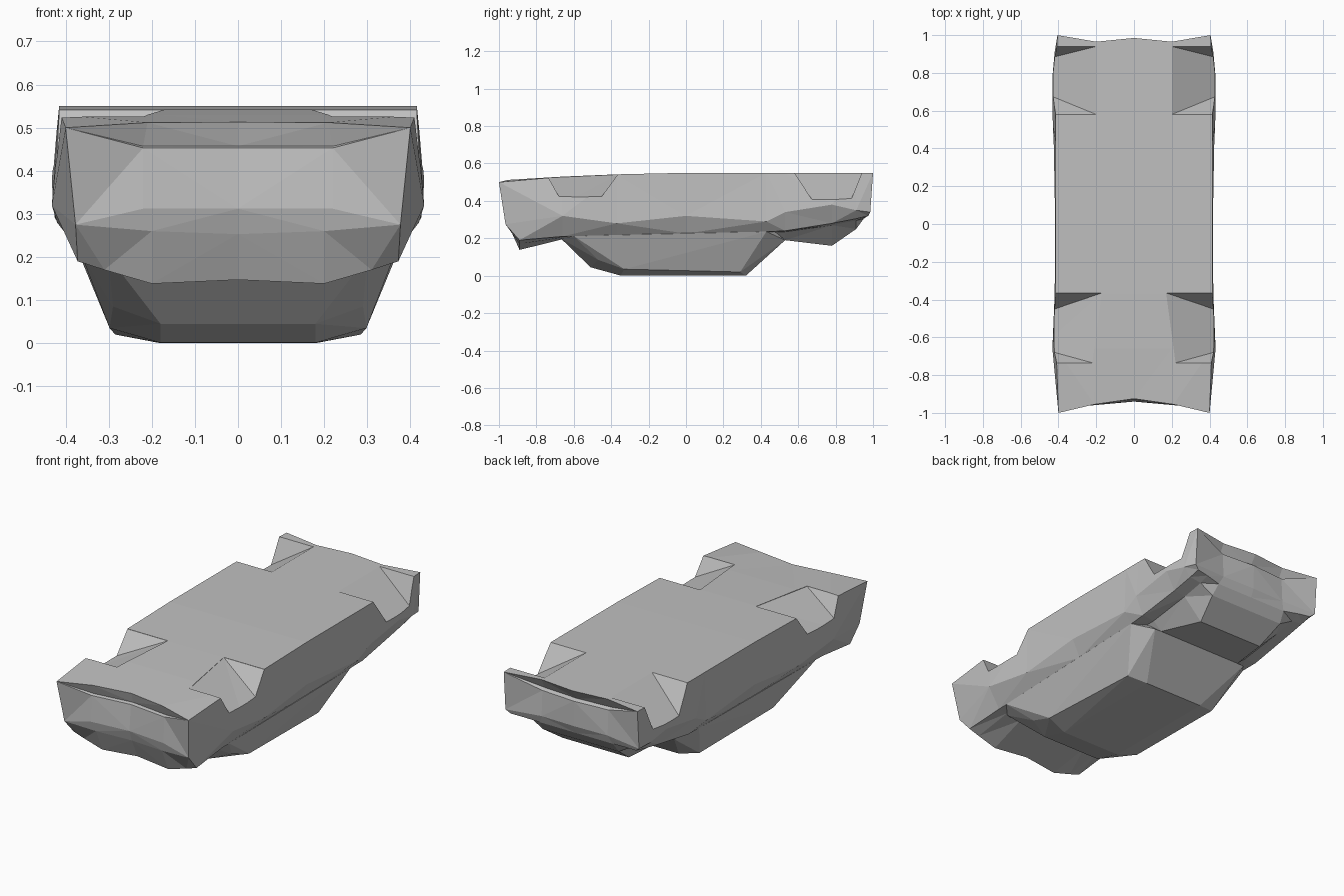
import bpy, bmesh
from mathutils import Vector

cube = bpy.data.objects.get("Cube")
if cube:
    bpy.data.objects.remove(cube, do_unlink=True)

grey = bpy.data.materials.new("body_grey")
grey.use_nodes = True
colour = (0.53, 0.53, 0.53, 1)
grey.diffuse_color = colour
grey.node_tree.nodes["Principled BSDF"].inputs["Base Color"].default_value = colour


def make_object(name, bm):
    bmesh.ops.recalc_face_normals(bm, faces=bm.faces)
    mesh = bpy.data.meshes.new(name)
    bm.to_mesh(mesh)
    bm.free()
    mesh.materials.append(grey)
    obj = bpy.data.objects.new(name, mesh)
    bpy.context.collection.objects.link(obj)
    return obj


def make_hull(name, points, mirrored=True):
    bm = bmesh.new()
    for x, y, z in points:
        for side in (1, -1) if mirrored else (1,):
            bm.verts.new((x * side, y, z))
    result = bmesh.ops.convex_hull(bm, input=bm.verts)
    loose = set(result["geom_interior"] + result["geom_unused"])
    bmesh.ops.delete(bm, geom=[v for v in loose if isinstance(v, bmesh.types.BMVert)], context="VERTS")
    return make_object(name, bm)


def apply_modifier(obj, kind, **settings):
    mod = obj.modifiers.new(kind.lower(), kind)
    for key, value in settings.items():
        setattr(mod, key, value)
    bpy.context.view_layer.objects.active = obj
    bpy.ops.object.modifier_apply(modifier=mod.name)


# Half cross-sections run from the deck centre, through the gutter, around the side, to the floor centre
def section(y, deck, inner, gutter, shoulder_x, shoulder, side_x, side, floor_x, floor):
    return [(0, y, deck), (inner, y, deck), (.31, y, gutter), (shoulder_x, y, shoulder),
            (side_x, y, side), (floor_x, y, floor), (.2, y, floor), (0, y, floor)]


front = [(0, -.87, .147), (.2, -.89, .138), (.31, -.89, .17), (.372, -.89, .19), (.377, -.965, .275),
         (.4, -1, .5), (.21, -.955, .512), (0, -.925, .513)]
rear = [(0, .95, .305), (.22, .95, .305), (.31, .965, .315), (.38, .975, .32), (.405, .985, .34),
        (.405, 1, .55), (.2, .965, .55), (0, .985, .55)]
middle = [section(*row) for row in (
    (-.66, .195, .22, .205, .365, .21, .432, .32, .412, .53),
    (-.37, .22, .22, .22, .366, .215, .42, .28, .415, .542),
    (0, .23, .22, .23, .371, .225, .417, .32, .415, .55),
    (.43, .235, .22, .235, .38, .235, .425, .29, .415, .55),
    (.53, .19, .26, .235, .385, .24, .43, .34, .415, .55),
    (.78, .16, .2, .27, .38, .28, .432, .38, .412, .55),
    (.91, .25, .23, .295, .38, .305, .42, .35, .41, .55))]

# Main body shell
bm = bmesh.new()
rings = [[bm.verts.new(p) for p in ring] for ring in [front] + middle + [rear]]
for a, b in zip(rings, rings[1:]):
    for i in range(len(a) - 1):
        bm.faces.new((a[i], a[i + 1], b[i + 1], b[i]))


# Bumper faces: folded lower rows, then a small ledge under an overhanging lip
def close_end(ring, lower_rows, ledge_rows):
    c0, c1, gutter, shoulder, side, corner, t1, t0 = ring
    rows = [[bm.verts.new((x, y, z)) for x, y, z in row] + [end]
            for group, end in ((lower_rows, side), (ledge_rows, corner)) for row in group]
    rows.append([t0, t1, corner])
    first = rows[0]
    bm.faces.new((c0, c1, first[1], first[0]))
    bm.faces.new((c1, gutter, shoulder, side, first[1]))
    for low, high in zip(rows, rows[1:]):
        bm.faces.new((low[0], low[1], high[1], high[0]))
        bm.faces.new(dict.fromkeys((low[1], low[2], high[2], high[1])))


close_end(rings[0],
          [((0, -.92, .253), (.2, -.945, .26)), ((0, -.94, .312), (.22, -.96, .312))],
          [((0, -.928, .453), (.22, -.953, .453)), ((0, -.908, .457), (.22, -.935, .457))])
close_end(rings[-1],
          [((0, .97, .35), (.2, .965, .35))],
          [((0, .972, .488), (.2, .958, .488)), ((0, .948, .495), (.2, .935, .495))])
bmesh.ops.triangulate(bm, faces=bm.faces)
body = make_object("body_shell", bm)
apply_modifier(body, "MIRROR", use_clip=True)


# Sloping wheel wells cut into the floor edges
def cut_well(y0, y1, low0, low1, top0, top1, low, inner0, inner1):
    outer, edge = .5, .42
    for side in (1, -1):
        inner = [Vector((inner0, y0, top0)), Vector((inner1, y1, top1))]
        points = list(inner)
        for start, y in zip(inner, (low0, low1)):
            rim = Vector((edge, y, low))
            points.append(start.lerp(rim, (outer - start.x) / (edge - start.x)))
            points.append(Vector((outer, start.y, start.z)))
        up = Vector((0, 0, .1))
        points += [p + up for p in points if p.z > low + .05]
        cutter = make_hull("well_cutter", [(p.x * side, p.y, p.z) for p in points], False)
        cutter.hide_render = True
        apply_modifier(body, "BOOLEAN", object=cutter, operation="DIFFERENCE", solver="EXACT")
        bpy.data.objects.remove(cutter, do_unlink=True)


cut_well(-.735, -.365, -.68, -.45, .524, .541, .425, .22, .17)
cut_well(.58, .94, .67, .885, .55, .55, .413, .2, .2)

# Tapered cabin with chamfered roof and raked windows
make_hull("cabin", [
    (.18, -.35, .001), (.18, .32, 0), (.285, .29, .02), (.298, -.33, .035),
    (.18, -.51, .045), (.29, -.47, .085),
    (.3, -.67, .2), (.366, -.6, .212), (.381, .43, .236), (.3, .53, .19),
    (.3, -.55, .3), (.3, .4, .3)])
